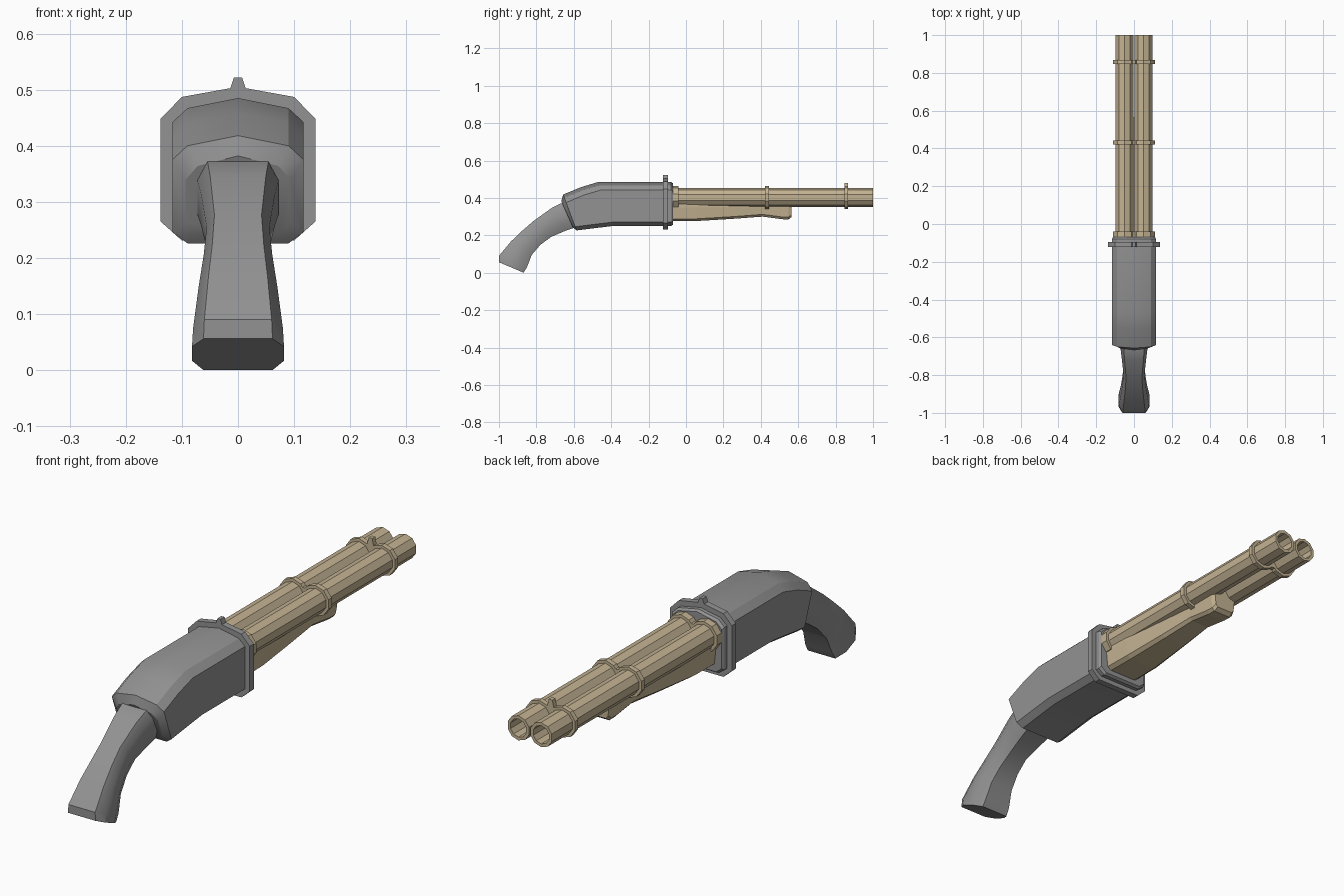
import bpy, bmesh, math

if "Cube" in bpy.data.objects:
    bpy.data.objects.remove(bpy.data.objects["Cube"])


def material(name, color):
    m = bpy.data.materials.new(name)
    m.diffuse_color = (*color, 1)
    m.use_nodes = True
    m.node_tree.nodes["Principled BSDF"].inputs["Base Color"].default_value = m.diffuse_color
    return m


tan = material("tan_metal", (0.55, 0.45, 0.29))
grey = material("dark_grey", (0.29, 0.29, 0.29))


def finish(bm, name, mat):
    bmesh.ops.recalc_face_normals(bm, faces=bm.faces)
    me = bpy.data.meshes.new(name)
    bm.to_mesh(me)
    bm.free()
    ob = bpy.data.objects.new(name, me)
    bpy.context.collection.objects.link(ob)
    me.materials.append(mat)
    return ob


def smooth(ob):
    bpy.ops.object.select_all(action='DESELECT')
    ob.select_set(True)
    bpy.context.view_layer.objects.active = ob
    bpy.ops.object.shade_smooth_by_angle(angle=math.radians(28))


def add_loft(bm, rings, closed=False):
    """Skin matching rings; cap the ends, or join last to first when closed."""
    vs = [[bm.verts.new(p) for p in r] for r in rings]
    n = len(vs[0])
    pairs = list(zip(vs, vs[1:])) + ([(vs[-1], vs[0])] if closed else [])
    for a, b in pairs:
        for i in range(n):
            j = (i + 1) % n
            bm.faces.new((a[i], a[j], b[j], b[i]))
    if not closed:
        bm.faces.new(vs[0])
        bm.faces.new(vs[-1])


def loft(name, rings, mat):
    bm = bmesh.new()
    add_loft(bm, rings)
    return finish(bm, name, mat)


def mirrored(half):
    """Close a right-hand outline (x, z) across x = 0."""
    return half + [(-x, z) for x, z in reversed(half) if x > 1e-6]


def slanted(outline, yt, zt, yb, zb):
    """Place an outline on a plane leaning from (yt, zt) to (yb, zb)."""
    return [(x, yb + (yt - yb) * (z - zb) / (zt - zb), z) for x, z in outline]


def plate(outline, y0, y1):
    return [[(x, y, z) for x, z in outline] for y in (y0, y1)]


def circle(cx, cz, r, y, n=10):
    return [(cx + r * math.sin(math.tau * i / n), y, cz + r * math.cos(math.tau * i / n))
            for i in range(n)]


# Receiver: roofed, chamfered box that bends down towards the grip
def receiver_ring(yt, zt, yb, zb, s):
    half = [(0, zt), (.09 * s, zt - .018), (.117 * s, zt - .043),
            (.117 * s, zb + .02), (.09 * s, zb)]
    return slanted(mirrored(half), yt, zt, yb, zb)


smooth(loft("receiver", [receiver_ring(*s) for s in (
    (-.667, .382, -.605, .243, .8), (-.657, .418, -.585, .226, 1),
    (-.56, .458, -.49, .238, 1), (-.47, .485, -.39, .25, 1),
    (-.08, .485, -.08, .25, 1), (-.07, .478, -.07, .257, .95))], grey))

# Collar with rear sight
collar = mirrored([(0, .505), (.1, .487), (.138, .448), (.138, .265), (.1, .231)])
loft("collar", plate(collar, -.122, -.096), grey)
notch = [(-.018, .49), (.018, .49), (.007, .522), (-.007, .522)]
loft("rear_sight", plate(notch, -.122, -.096), grey)


# Curved pistol grip, waisted in the middle and flared at the butt
def grip_ring(yt, zt, yb, zb, w):
    h = zt - zb
    half = [(.75 * w, zt), (w, zt - .25 * h), (w, zb + .3 * h), (.75 * w, zb)]
    return slanted(mirrored(half), yt, zt, yb, zb)


smooth(loft("grip", [grip_ring(*s) for s in (
    (-.63, .378, -.57, .25, .074), (-.67, .37, -.61, .236, .072),
    (-.72, .345, -.65, .222, .066), (-.815, .277, -.72, .192, .056),
    (-.875, .225, -.778, .15, .061), (-.935, .168, -.825, .095, .07),
    (-1, .09, -.85, .03, .08), (-1, .056, -.868, 0, .082))], grey))

# Twin barrels with open bores
CX, CZ, R = .051, .402, .05
for side, label in ((-1, "left"), (1, "right")):
    bm = bmesh.new()
    add_loft(bm, [circle(side * CX, CZ, r, y) for r, y in (
        (R, -.08), (R, 1), (.037, 1), (.037, .3))])
    finish(bm, "barrel_" + label, tan)


# Bands around both barrels, joined in the middle
def band(name, y0, y1, sight=False):
    bm = bmesh.new()
    for side in (-1, 1):
        add_loft(bm, [circle(side * CX, CZ, r, y) for r, y in (
            (.047, y0), (.062, y0), (.062, y1), (.047, y1))], closed=True)
    bridge = [(-.03, .36), (.03, .36), (.02, .44), (-.02, .44)]
    add_loft(bm, plate(bridge, y0, y1))
    if sight:
        bead = [(-.018, .435), (.018, .435), (.008, .48), (-.008, .48)]
        add_loft(bm, plate(bead, y0, y1))
    finish(bm, name, tan)


band("breech_band", -.07, -.04)
band("middle_band", .422, .443)
band("front_band", .847, .867, sight=True)


# Fore-end below the barrels, tapering then swelling at the nose
def forend_ring(y, zb, w):
    return [(x, y, z) for x, z in mirrored(
        [(w, .385), (w, .35), (.92 * w, zb + .012), (.72 * w, zb)])]


loft("fore_end", [forend_ring(*s) for s in (
    (-.08, .276, .085), (.05, .276, .083), (.25, .288, .068), (.41, .3, .056),
    (.515, .286, .056), (.548, .285, .056), (.565, .298, .05))], tan)
